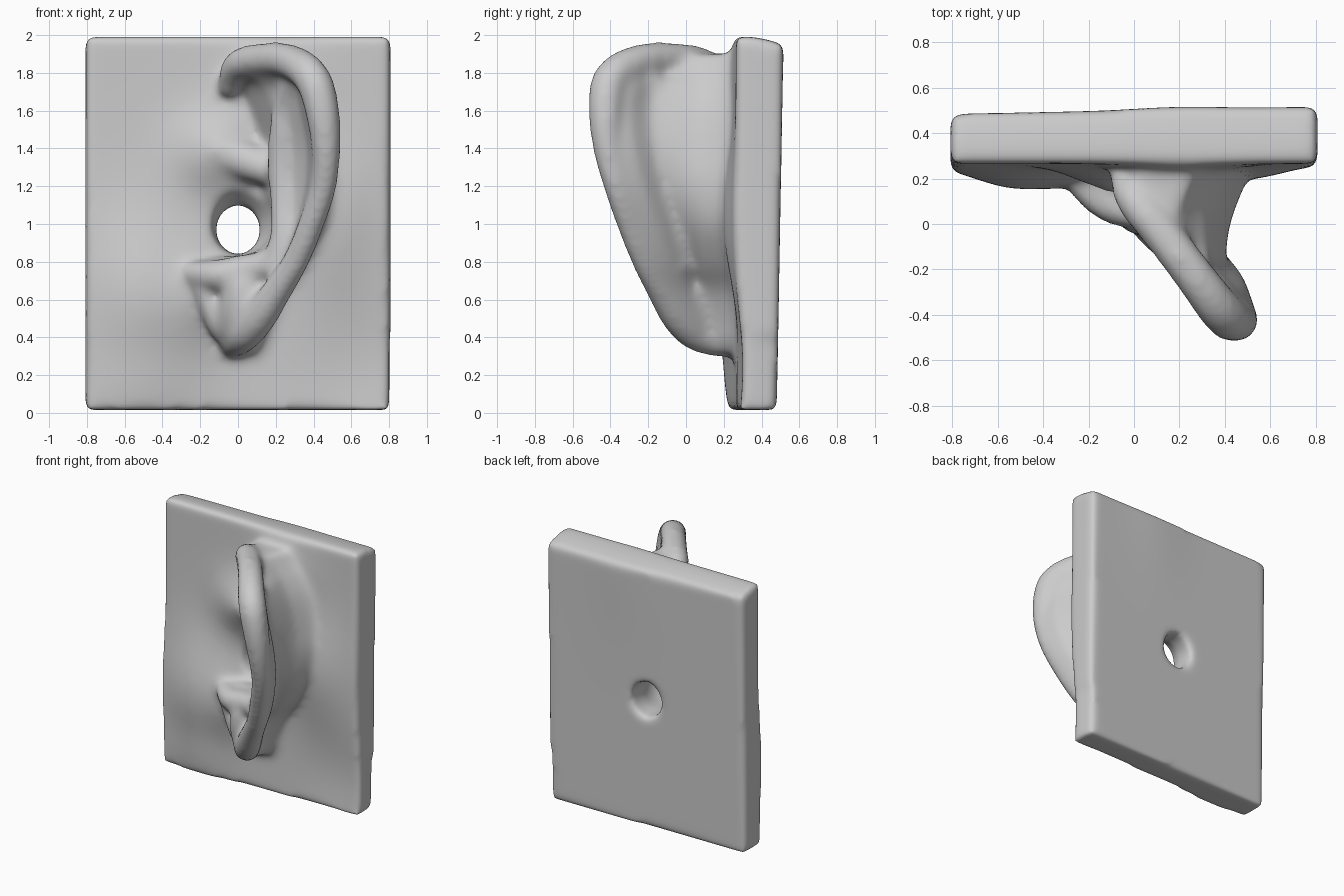
import bpy, bmesh, math
from mathutils import Vector

if "Cube" in bpy.data.objects:
    bpy.data.objects.remove(bpy.data.objects["Cube"])

parts = []


def add_mesh(name, bm):
    bmesh.ops.recalc_face_normals(bm, faces=bm.faces)
    me = bpy.data.meshes.new(name)
    bm.to_mesh(me)
    bm.free()
    ob = bpy.data.objects.new(name, me)
    bpy.context.collection.objects.link(ob)
    return ob


def loft(name, rings):
    bm = bmesh.new()
    vs = [[bm.verts.new(p) for p in r] for r in rings]
    n = len(rings[0])
    for a, b in zip(vs, vs[1:]):
        for i in range(n):
            j = (i + 1) % n
            bm.faces.new((a[i], a[j], b[j], b[i]))
    bm.faces.new(vs[0])
    bm.faces.new(vs[-1])
    return add_mesh(name, bm)


def tube(name, pts):
    # pts: x, y, z, radius
    cu = bpy.data.curves.new(name, 'CURVE')
    cu.dimensions = '3D'
    cu.bevel_depth = 1.0
    cu.bevel_resolution = 4
    cu.use_fill_caps = True
    sp = cu.splines.new('NURBS')
    sp.points.add(len(pts) - 1)
    for p, (x, y, z, r) in zip(sp.points, pts):
        p.co = (x, y, z, 1)
        p.radius = r
    sp.use_endpoint_u = True
    sp.order_u = 3
    ob = bpy.data.objects.new(name, cu)
    bpy.context.collection.objects.link(ob)
    parts.append(ob)


def refine(rows, steps=4):
    # smooth interpolation between table rows
    out = []
    for i in range(len(rows) - 1):
        a, b, c, d = (rows[min(max(k, 0), len(rows) - 1)] for k in range(i - 1, i + 3))
        for s in range(steps):
            t = s / steps
            out.append([q + 0.5 * t * (r - p + t * (2 * p - 5 * q + 4 * r - w + t * (3 * (q - r) + w - p)))
                        for p, q, r, w in zip(a, b, c, d)])
    return out + [rows[-1]]


# backing slab, with a hand-modelled uneven front
def bump(x, z, cx, cz, sx, sz):
    return math.exp(-((x - cx) / sx) ** 2 - ((z - cz) / sz) ** 2)


bm = bmesh.new()
bmesh.ops.create_cube(bm, size=2)
bmesh.ops.subdivide_edges(bm, edges=bm.edges[:], cuts=63, use_grid_fill=True)
for v in bm.verts:
    u, w, t = v.co.x, v.co.z, (v.co.y + 1) / 2
    x = u * 0.808 - (0.02 * t if u > 0 and w < -0.6 else 0)
    z = 1.005 + w * 0.99 - (0.045 * t * t * w if w > 0 else 0)
    front = (0.265 - 0.11 * bump(x, z, -0.5, 0.62, 0.28, 0.42)
             - 0.07 * bump(x, z, 0.48, 1.05, 0.24, 0.4)
             - 0.11 * bump(x, z, -0.10, 1.38, 0.22, 0.2)
             - 0.06 * bump(x, z, -0.22, 0.62, 0.15, 0.25)
             - 0.03 * bump(x, z, -0.5, 0.1, 0.3, 0.2)
             - 0.04 * bump(x, z, 0.2, 1.75, 0.25, 0.2)
             + 0.035 * bump(x, z, 0.7, 0.25, 0.35, 0.35))
    back = 0.484 + 0.02 * x + 0.018 * (z - 1) + 0.012 * bump(x, z, 0.2, 2.0, 0.25, 0.5)
    v.co = (x, front + (back - front) * t, z)
parts.append(add_mesh("slab", bm))

# auricle flap: z, inner root x, rim x, rim y, rim radius, back root x
rows = [(0.31, -0.05, 0.00, 0.15, 0.06, 0.04),
        (0.38, -0.10, 0.04, 0.06, 0.08, 0.09),
        (0.50, -0.14, 0.11, -0.03, 0.09, 0.13),
        (0.65, -0.08, 0.21, -0.13, 0.08, 0.20),
        (0.80, 0.03, 0.30, -0.21, 0.08, 0.33),
        (1.00, 0.12, 0.38, -0.29, 0.08, 0.45),
        (1.20, 0.14, 0.44, -0.36, 0.08, 0.48),
        (1.40, 0.14, 0.455, -0.41, 0.08, 0.45),
        (1.60, 0.08, 0.43, -0.43, 0.08, 0.40),
        (1.73, 0.02, 0.40, -0.41, 0.08, 0.34),
        (1.79, -0.06, 0.35, -0.37, 0.08, 0.30),
        (1.90, 0.02, 0.21, -0.16, 0.06, 0.23)]
rings = []
for z, xi, xr, yr, r, xb in refine(rows):
    I, R = Vector((xi, 0.2)), Vector((xr, yr))
    d = (R - I).normalized()
    n = Vector((d.y, -d.x))
    sec = [Vector((xi, 0.38)), I, I.lerp(R, 0.35) + n * 0.02,
           I.lerp(R, 0.68) - n * 0.015, R + n * r * 0.8,
           R + (d + n * 0.3) * r * 0.8, R + (d - n * 0.5) * r * 0.75,
           R - n * r, R - n * r * 1.2 - d * r * 1.3, R - d * r * 3.0 - n * r * 0.8,
           Vector((xb - 0.03, 0.08)), Vector((xb + 0.01, 0.18)), Vector((xb + 0.06, 0.26)),
           Vector((xb + 0.06, 0.38))]
    rings.append([(p.x, p.y, z) for p in sec])
parts.append(loft("auricle", rings))

# curled outer rim, ridges and the notch below the canal
tube("helix_rim", [(-0.05, 0.24, 1.70, 0.06), (-0.04, 0.18, 1.78, 0.07),
                   (0.0, 0.10, 1.85, 0.085),
                   (0.10, -0.01, 1.87, 0.09), (0.26, -0.22, 1.88, 0.09),
                   (0.40, -0.41, 1.79, 0.10), (0.45, -0.43, 1.6, 0.095),
                   (0.47, -0.42, 1.4, 0.078), (0.46, -0.37, 1.2, 0.07),
                   (0.39, -0.30, 1.0, 0.07), (0.31, -0.22, 0.8, 0.07),
                   (0.21, -0.13, 0.65, 0.08), (0.10, -0.03, 0.48, 0.095),
                   (0.0, 0.10, 0.38, 0.09), (-0.03, 0.26, 0.36, 0.07)])
tube("inner_ridge", [(0.30, -0.20, 1.78, 0.05), (0.25, -0.08, 1.66, 0.06),
                     (0.24, -0.04, 1.5, 0.08), (0.24, 0.0, 1.3, 0.09),
                     (0.25, -0.02, 1.1, 0.08), (0.25, -0.06, 0.9, 0.075),
                     (0.17, -0.03, 0.74, 0.07)])
tube("crus", [(-0.12, 0.26, 1.40, 0.12), (0.0, 0.24, 1.35, 0.11), (0.2, 0.14, 1.28, 0.09)])
tube("lower_ridge", [(0.24, -0.06, 0.80, 0.07), (0.06, 0.06, 0.76, 0.09),
                     (-0.08, 0.07, 0.73, 0.085), (-0.18, 0.13, 0.73, 0.08),
                     (-0.25, 0.20, 0.74, 0.065)])
tube("ridge_base", [(0.16, 0.10, 0.75, 0.10), (0.0, 0.18, 0.73, 0.12), (-0.2, 0.22, 0.72, 0.09)])
tube("lobe_edge", [(-0.20, 0.15, 0.72, 0.06), (-0.14, 0.14, 0.55, 0.06),
                   (-0.08, 0.15, 0.42, 0.07), (-0.02, 0.22, 0.38, 0.06)])
tube("lobe_body", [(0.05, 0.07, 0.70, 0.12), (0.02, 0.07, 0.55, 0.14), (-0.01, 0.12, 0.42, 0.09)])

# merge everything into one clay-like body
bpy.ops.object.select_all(action='DESELECT')
for ob in parts:
    ob.select_set(True)
bpy.context.view_layer.objects.active = parts[0]
bpy.ops.object.convert(target='MESH')
bpy.context.view_layer.objects.active = parts[0]
bpy.ops.object.join()
ear = bpy.context.view_layer.objects.active
ear.name = "ear_plaque"

# ear canal cutter, flaring towards the front
canal = []
for y, cx, cz, r in [(0.6, 0, 0.97, 0.13), (0.34, 0, 0.97, 0.13), (0.2, 0.01, 1.02, 0.19),
                     (0.02, 0.03, 1.06, 0.22)]:
    canal.append([(cx + r * 0.9 * math.cos(a * math.pi / 16), y, cz + r * math.sin(a * math.pi / 16))
                  for a in range(32)])
cutter = loft("canal_cutter", canal)
cutter.hide_render = True


def remesh():
    m = ear.modifiers.new("remesh", 'REMESH')
    m.mode = 'VOXEL'
    m.voxel_size = 0.018


remesh()
m = ear.modifiers.new("canal", 'BOOLEAN')
m.operation = 'DIFFERENCE'
m.solver = 'EXACT'
m.object = cutter
remesh()
m = ear.modifiers.new("soften", 'SMOOTH')
m.factor = 0.5
m.iterations = 20
for name in [m.name for m in ear.modifiers]:
    bpy.ops.object.modifier_apply(modifier=name)
bpy.data.objects.remove(cutter)
bpy.ops.object.shade_smooth_by_angle(angle=math.radians(50))
